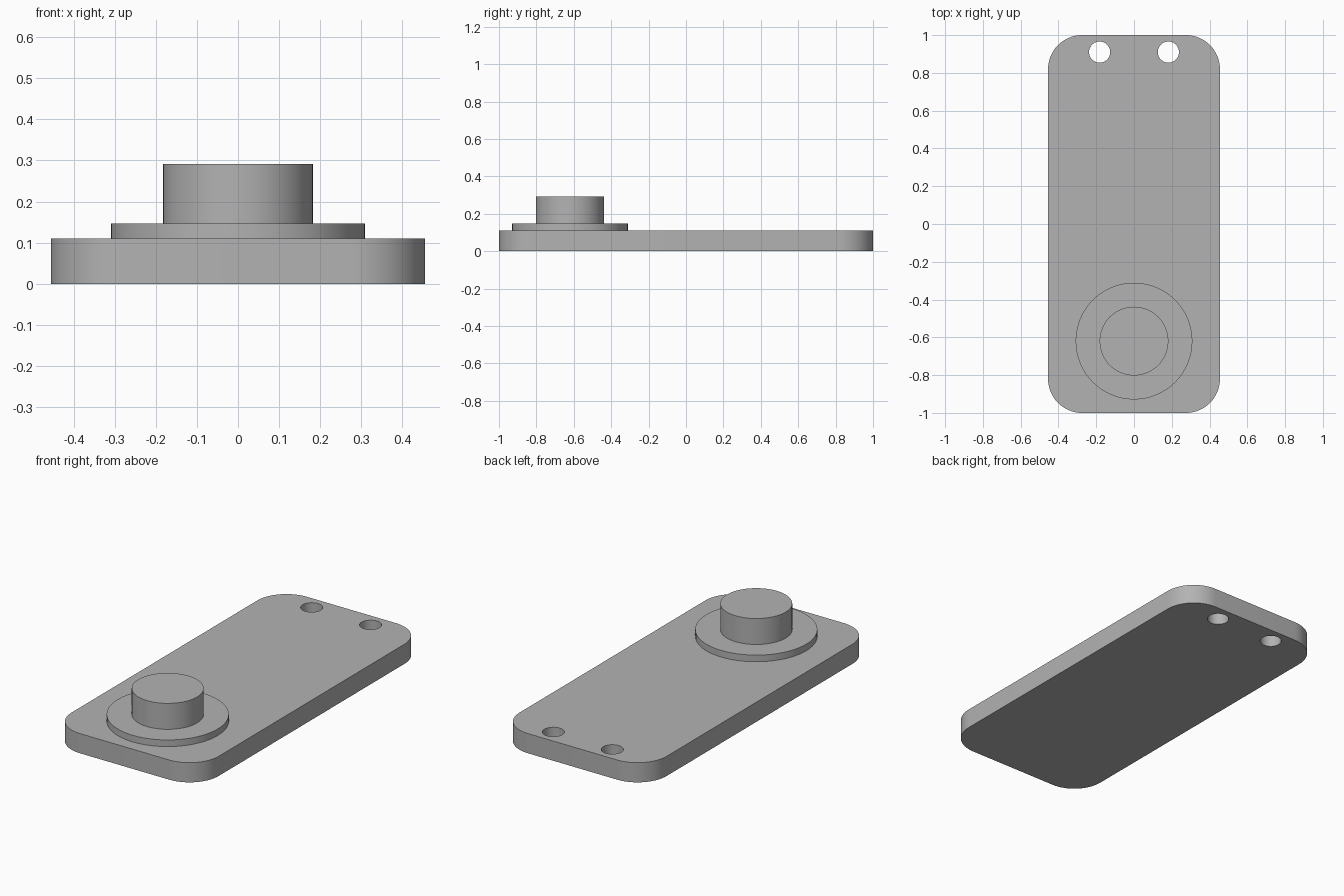
import bpy, bmesh
from math import cos, sin, pi, radians

cube = bpy.data.objects.get("Cube")
if cube:
    bpy.data.objects.remove(cube, do_unlink=True)

grey = bpy.data.materials.new("plain grey")
grey.use_nodes = True
colour = (0.45, 0.45, 0.45, 1)
grey.diffuse_color = colour
grey.node_tree.nodes["Principled BSDF"].inputs["Base Color"].default_value = colour


def arc(cx, cy, radius, start, sweep, steps):
    return [(cx + radius * cos(start + sweep * i / steps),
             cy + radius * sin(start + sweep * i / steps)) for i in range(steps + 1)]


def circle(cx, cy, radius, steps=64):
    return arc(cx, cy, radius, 0, 2 * pi, steps)[:-1]


def rounded_rectangle(half_x, half_y, radius):
    corners = [(1, 1), (-1, 1), (-1, -1), (1, -1)]
    outline = []
    for i, (sx, sy) in enumerate(corners):
        outline += arc(sx * (half_x - radius), sy * (half_y - radius),
                       radius, i * pi / 2, pi / 2, 16)
    return outline


def prism(name, outline, bottom, top):
    bm = bmesh.new()
    face = bm.faces.new([bm.verts.new((x, y, bottom)) for x, y in outline])
    moved = bmesh.ops.extrude_face_region(bm, geom=[face])["geom"]
    verts = [v for v in moved if isinstance(v, bmesh.types.BMVert)]
    bmesh.ops.translate(bm, verts=verts, vec=(0, 0, top - bottom))
    bmesh.ops.recalc_face_normals(bm, faces=bm.faces)
    mesh = bpy.data.meshes.new(name)
    bm.to_mesh(mesh)
    bm.free()
    mesh.materials.append(grey)
    obj = bpy.data.objects.new(name, mesh)
    bpy.context.collection.objects.link(obj)
    return obj


def activate(obj):
    bpy.ops.object.select_all(action="DESELECT")
    obj.select_set(True)
    bpy.context.view_layer.objects.active = obj


# Base plate, flange and raised boss
plate = prism("base_plate", rounded_rectangle(0.455, 1.0, 0.18), 0, 0.11)
flange = prism("flange", circle(0, -0.62, 0.309), 0.11, 0.147)
boss = prism("boss", circle(0, -0.62, 0.182), 0.147, 0.292)

# Two mounting holes through the back end of the plate
for side in (-1, 1):
    cutter = prism("hole_cutter", circle(side * 0.182, 0.91, 0.056, 48), -0.1, 0.2)
    cutter.hide_render = True
    activate(plate)
    cut = plate.modifiers.new("mounting_hole", "BOOLEAN")
    cut.operation = "DIFFERENCE"
    cut.solver = "EXACT"
    cut.object = cutter
    bpy.ops.object.modifier_apply(modifier=cut.name)
    bpy.data.objects.remove(cutter, do_unlink=True)

# Smooth curved walls with crisp rims
for part in (plate, flange, boss):
    activate(part)
    bpy.ops.object.shade_smooth_by_angle(angle=radians(30))
